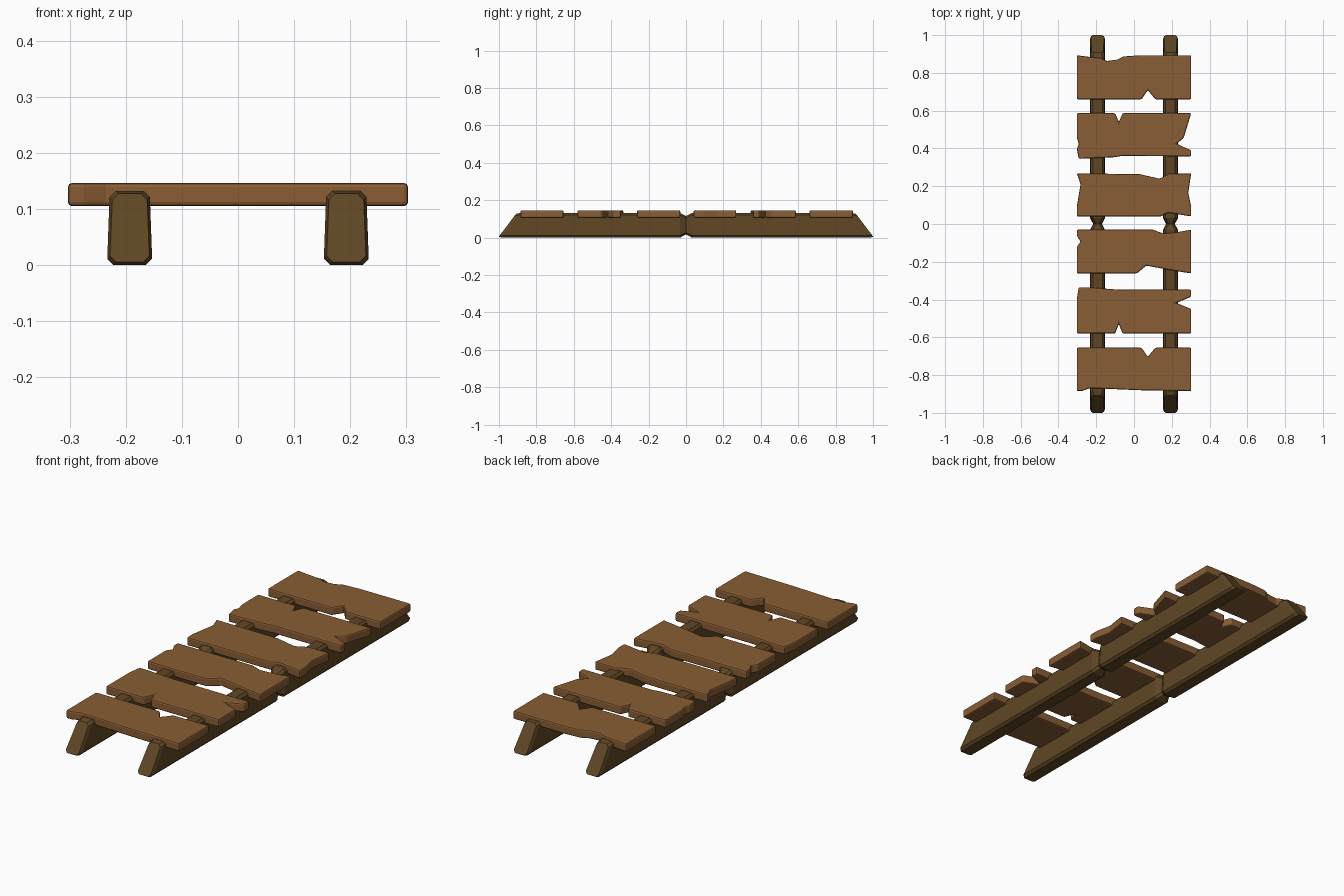
import bpy, bmesh

if "Cube" in bpy.data.objects:
    bpy.data.objects.remove(bpy.data.objects["Cube"])

def material(name, rgb):
    m = bpy.data.materials.new(name)
    m.diffuse_color = (*rgb, 1)
    m.use_nodes = True
    m.node_tree.nodes["Principled BSDF"].inputs["Base Color"].default_value = m.diffuse_color
    return m

plank_wood = material("plank_wood", (0.25, 0.11, 0.035))
rail_wood = material("rail_wood", (0.115, 0.062, 0.018))

def add_object(name, bm, mat):
    bmesh.ops.recalc_face_normals(bm, faces=bm.faces)
    me = bpy.data.meshes.new(name)
    bm.to_mesh(me)
    bm.free()
    me.materials.append(mat)
    ob = bpy.data.objects.new(name, me)
    bpy.context.collection.objects.link(ob)
    return ob

# Plank: rectangle with nicks (x, y) in each edge, listed clockwise from the top-left corner
W, Z0, Z1 = 0.303, 0.105, 0.146

def plank(name, y0, y1, top=(), right=(), bottom=(), left=(), tl=None, bl=None):
    outline = [tl or (-W, y1), *top, (W, y1), *right, (W, y0), *bottom, bl or (-W, y0), *left]
    bm = bmesh.new()
    base = bm.faces.new([bm.verts.new((x, y, Z0)) for x, y in outline])
    ext = bmesh.ops.extrude_face_region(bm, geom=[base], use_keep_orig=True)
    for v in ext["geom"]:
        if isinstance(v, bmesh.types.BMVert):
            v.co.z = Z1
    ob = add_object(name, bm, plank_wood)
    bev = ob.modifiers.new("worn_edges", "BEVEL")
    bev.width, bev.segments, bev.limit_method = 0.007, 2, "ANGLE"
    return ob

plank("plank_1", -0.885, -0.655,
      top=[(.04, -.655), (.073, -.703), (.113, -.655)],
      bottom=[(.03, -.88), (-.155, -.872), (-.235, -.87), (-.275, -.884)])
plank("plank_2", -0.58, -0.348, tl=(-.293, -.335),
      top=[(-.245, -.335), (-.10, -.346)],
      right=[(W, -.385), (.225, -.418), (W, -.45)],
      bottom=[(-.06, -.58), (-.08, -.53), (-.10, -.58)], left=[(-W, -.40)])
plank("plank_3", -0.262, -0.03,
      top=[(.10, -.03), (.155, -.05), (.22, -.045)],
      bottom=[(.17, -.24), (.065, -.22), (.015, -.262)],
      left=[(-W, -.12), (-.283, -.095), (-W, -.06)])
plank("plank_4", 0.04, 0.268,
      top=[(.03, .264), (.135, .24), (.19, .268)],
      right=[(.287, .165), (W, .09)],
      bottom=[(.18, .06), (.14, .04)],
      left=[(-W, .09), (-.283, .21)])
plank("plank_5", 0.358, 0.587, bl=(-.293, .345),
      top=[(-.10, .587), (-.08, .54), (-.06, .587)],
      right=[(.263, .455), (.225, .425), (W, .39)],
      bottom=[(-.065, .36), (-.11, .353)],
      left=[(-W, .40), (-.292, .42), (-W, .46)])
plank("plank_6", 0.66, 0.893,
      top=[(-.17, .877), (-.145, .863), (-.09, .87), (-.055, .887), (.03, .893)],
      bottom=[(.113, .66), (.073, .708), (.04, .66)])

# Side rails: chamfered section lofted along y, slanted outer end, pinched at the middle joint
H, CX, C = 0.132, 0.193, 0.011

def section(bm, y_bottom, y_top, inset):
    z_lo, z_hi = inset, H - inset
    b, t = 0.040 - inset, 0.036 - inset
    pts = [(-b + C, z_lo), (b - C, z_lo), (b, z_lo + C), (t, z_hi - C),
           (t - C, z_hi), (-t + C, z_hi), (-t, z_hi - C), (-b, z_lo + C)]
    return [bm.verts.new((CX + x, y_bottom + (y_top - y_bottom) * z / H, z)) for x, z in pts]

bm = bmesh.new()
rings = [section(bm, *s) for s in [(-1.005, -.905, .005), (-.985, -.885, 0),
                                   (-.032, -.032, 0), (0, 0, .017)]]
bm.faces.new(rings[0])
for a, b in zip(rings, rings[1:]):
    for i in range(8):
        j = (i + 1) % 8
        bm.faces.new((a[i], a[j], b[j], b[i]))
rails = add_object("side_rails", bm, rail_wood)
mir = rails.modifiers.new("four_rails", "MIRROR")
mir.use_axis = (True, True, False)
